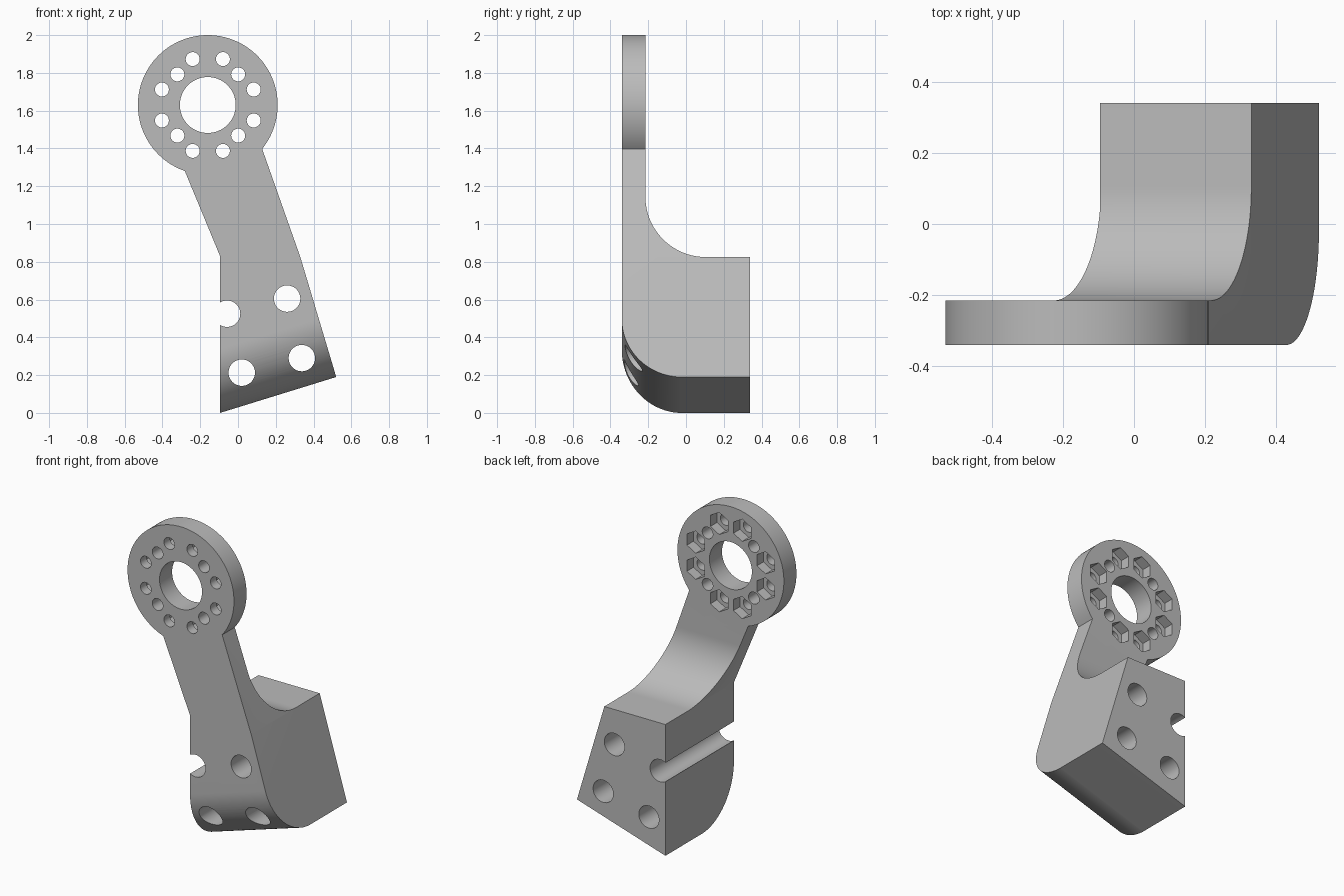
import bpy
import bmesh
from math import sin, cos, pi, radians, atan2
from mathutils import Vector

cube = bpy.data.objects.get("Cube")
if cube:
    bpy.data.objects.remove(cube)

grey = bpy.data.materials.new("mid grey")
grey.use_nodes = True
colour = (0.5, 0.5, 0.5, 1)
grey.diffuse_color = colour
grey.node_tree.nodes["Principled BSDF"].inputs["Base Color"].default_value = colour

FRONT, PLATE_BACK, BACK = -0.34, -0.215, 0.34
CX, CZ, R = -0.16, 1.63, 0.37


def arc(cx, cy, rx, ry, start, end, n):
    """Points on an elliptical arc, angles in degrees."""
    steps = [radians(start + (end - start) * i / n) for i in range(n + 1)]
    return [(cx + rx * cos(a), cy + ry * sin(a)) for a in steps]


def circle(x, z, r, n=40, start=0):
    return arc(x, z, r, r, start, start + 360, n)[:-1]


def prisms(name, loops, offset):
    """Extrude each closed 3D loop by the offset, all in one object."""
    bm = bmesh.new()
    for loop in loops:
        face = bm.faces.new([bm.verts.new(p) for p in loop])
        new = bmesh.ops.extrude_face_region(bm, geom=[face])["geom"]
        bmesh.ops.translate(bm, vec=Vector(offset),
                            verts=[v for v in new if isinstance(v, bmesh.types.BMVert)])
    bmesh.ops.recalc_face_normals(bm, faces=bm.faces)
    mesh = bpy.data.meshes.new(name)
    bm.to_mesh(mesh)
    bm.free()
    obj = bpy.data.objects.new(name, mesh)
    bpy.context.collection.objects.link(obj)
    return obj


def upright(points, y):
    return [(x, y, z) for x, z in points]


# Bracket body: ring head, leaning arm and foot in one outline
a0 = 360 / (2 * pi) * atan2(1.40 - CZ, 0.125 - CX)
a1 = 360 / (2 * pi) * atan2(1.285 - CZ, -0.28 - CX) + 360
outline = arc(CX, CZ, R, R, a0, a1, 90)
outline += [(-0.095, 0.83), (-0.095, 0), (0.52, 0.19), (0.33, 0.825)]
bracket = prisms("bracket", [upright(outline, FRONT)], (0, BACK - FRONT, 0))
bracket.data.materials.append(grey)

# Space behind the arm, with a concave curve down to the foot
behind = arc(0.105, 1.145, 0.32, 0.32, 180, 270, 32)
behind += [(0.6, 0.825), (0.6, 2.2), (PLATE_BACK, 2.2)]
back_cutter = prisms("back_cutter", [[(-1, y, z) for y, z in behind]], (2, 0, 0))

# Rounded lower front edge, following the slanted underside
slope, base, rise = 0.309, 0.029, 0.335
rounding = arc(-0.02, base + rise, 0.32, rise, 180, 270, 32)
rounding += [(-0.02, -0.2), (-0.5, -0.2), (-0.5, base + rise)]
edge_cutter = prisms("edge_cutter", [[(-1, y, z - slope) for y, z in rounding]],
                     (2, 0, 2 * slope))

# Bore, bolt holes and foot holes
signs = [(sx, sz) for sx in (-1, 1) for sz in (-1, 1)]
bolts = [(CX + sx * dx, CZ + sz * dz) for sx, sz in signs
         for dx, dz in ((0.08, 0.243), (0.243, 0.082))]
pins = [(CX + sx * 0.161, CZ + sz * 0.162) for sx, sz in signs]
feet = [(0.26, 0.605), (0.338, 0.29), (0.02, 0.213), (-0.058, 0.525)]
rounds = [circle(CX, CZ, 0.148, 64)]
rounds += [circle(x, z, 0.037, 32) for x, z in bolts + pins]
rounds += [circle(x, z, 0.07) for x, z in feet]
hole_cutter = prisms("hole_cutter", [upright(c, -0.5) for c in rounds], (0, 1, 0))

# Hexagonal nut pockets in the back of the ring
pockets = [upright(circle(x, z, 0.07, 6, 30), -0.28) for x, z in bolts]
pocket_cutter = prisms("pocket_cutter", pockets, (0, 0.2, 0))

bpy.ops.object.select_all(action="DESELECT")
bpy.context.view_layer.objects.active = bracket
bracket.select_set(True)
for cutter in (back_cutter, edge_cutter, hole_cutter, pocket_cutter):
    cutter.hide_render = True
    cut = bracket.modifiers.new(cutter.name, "BOOLEAN")
    cut.operation = "DIFFERENCE"
    cut.solver = "EXACT"
    cut.object = cutter
    bpy.ops.object.modifier_apply(modifier=cut.name)
    bpy.data.objects.remove(cutter)

bpy.ops.object.shade_smooth_by_angle(angle=radians(25))
